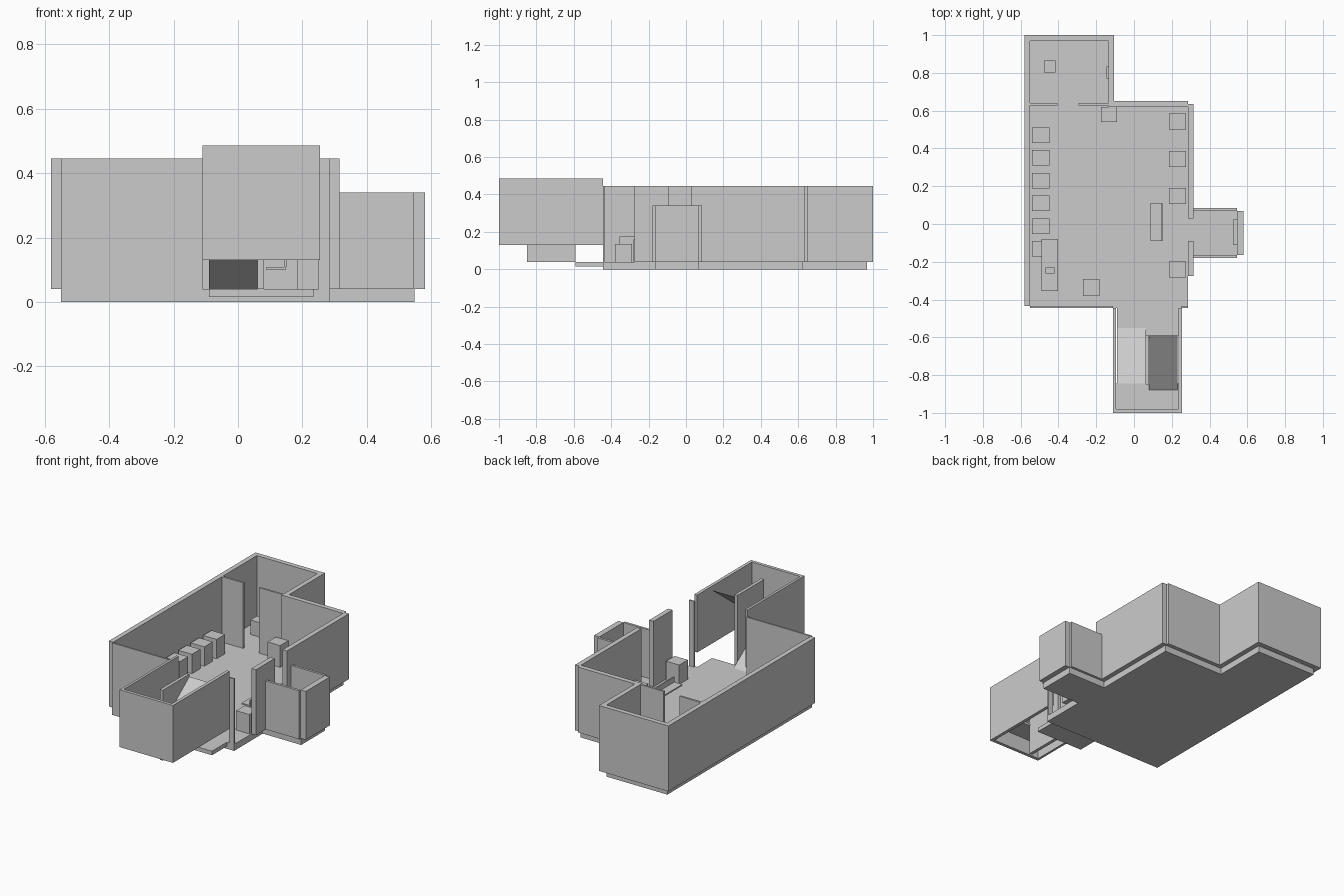
import bpy, bmesh

if "Cube" in bpy.data.objects:
    bpy.data.objects.remove(bpy.data.objects["Cube"])


def prism(name, pts, z0, z1):
    """Extrude a plan outline from z0 to z1."""
    bm = bmesh.new()
    face = bm.faces.new([bm.verts.new((x, y, z0)) for x, y in pts])
    new = bmesh.ops.extrude_face_region(bm, geom=[face])["geom"]
    verts = [v for v in new if isinstance(v, bmesh.types.BMVert)]
    bmesh.ops.translate(bm, verts=verts, vec=(0, 0, z1 - z0))
    bmesh.ops.recalc_face_normals(bm, faces=bm.faces)
    return finish(name, bm)


def finish(name, bm):
    mesh = bpy.data.meshes.new(name)
    bm.to_mesh(mesh)
    bm.free()
    ob = bpy.data.objects.new(name, mesh)
    bpy.context.collection.objects.link(ob)
    return ob


def box(name, x0, x1, y0, y1, z0, z1):
    return prism(name, [(x0, y0), (x1, y0), (x1, y1), (x0, y1)], z0, z1)


def ramp(name, x0, x1, y0, z0, y1, z1):
    """Single sloping sheet from (y0, z0) to (y1, z1)."""
    bm = bmesh.new()
    pts = [(x0, y0, z0), (x1, y0, z0), (x1, y1, z1), (x0, y1, z1)]
    f = bm.faces.new([bm.verts.new(p) for p in pts])
    f.normal_update()
    if f.normal.z < 0:
        f.normal_flip()
    return finish(name, bm)


F, H = 0.04, 0.445   # floor level, wall top

# Floor slab and entry step
prism("floor", [(-.55, -.445), (.285, -.445), (.285, -.165), (.548, -.165),
                (.548, .07), (.285, .07), (.285, .625), (-.135, .625),
                (-.135, .968), (-.55, .968)], 0, F)
box("entry_step", -.09, .235, -.59, -.445, .015, F)

# Main and back room walls: x0, x1, y0, y1
walls = {
    "west_wall": (-.58, -.55, -.435, 1.0),
    "back_wall": (-.55, -.105, .97, 1.0),
    "back_room_east_wall": (-.135, -.105, .65, .97),
    "main_back_wall": (-.135, .285, .62, .65),
    "east_wall_north": (.285, .315, .03, .635),
    "east_wall_south": (.285, .315, -.275, -.09),
    "front_wall_left": (-.55, -.11, -.445, -.435),
    "front_wall_right": (.25, .285, -.445, -.435),
    "partition_left": (-.55, -.405, .628, .64),
    "partition_right": (-.295, -.135, .628, .64),
}
for name, r in walls.items():
    box(name, *r, F, H)

# Lower side alcove
box("alcove_back_wall", .315, .545, .07, .085, F, .34)
box("alcove_front_wall", .315, .545, -.18, -.165, F, .34)
box("alcove_end_wall", .545, .58, -.165, .07, F, .34)
box("alcove_bench", .525, .545, -.11, .025, F, .12)

# Raised stairwell: shell, landing, divider and two ramps
prism("stairwell_walls", [(-.11, -.445), (-.11, -1), (.255, -1), (.255, -.445),
                          (.235, -.445), (.235, -.98), (-.095, -.98),
                          (-.095, -.445)], .13, .485)
box("landing", -.095, .235, -.98, -.845, .225, .24)
box("stair_divider", .06, .08, -.85, -.59, F, .475)
ramp("lower_ramp", -.09, .06, -.55, F, -.845, .24)
ramp("upper_ramp", .08, .23, -.88, .24, -.59, .46)

# Rows of seats along both sides
for i in range(6):
    y = -.132 + i * .1205
    box("west_seat", -.54, -.447, y - .041, y + .041, F, .16)
for y in (-.24, .148, .345, .543):
    box("east_seat", .185, .275, y - .042, y + .042, F, .16)

# Other furniture
box("corner_cabinet", -.175, -.09, .54, .62, F, .175)
box("desk", -.49, -.403, -.355, -.08, F, .175)
box("desk_item", -.468, -.422, -.263, -.23, .175, .19)
box("front_table", -.27, -.182, -.38, -.29, F, .135)
box("bench_top", .088, .148, -.09, .11, .1, .108)
box("bench_back", .142, .15, -.09, .11, .108, .14)
box("back_room_stool", -.477, -.415, .803, .865, F, .13)
box("wall_panel", -.145, -.135, .77, .835, .2, .3)
